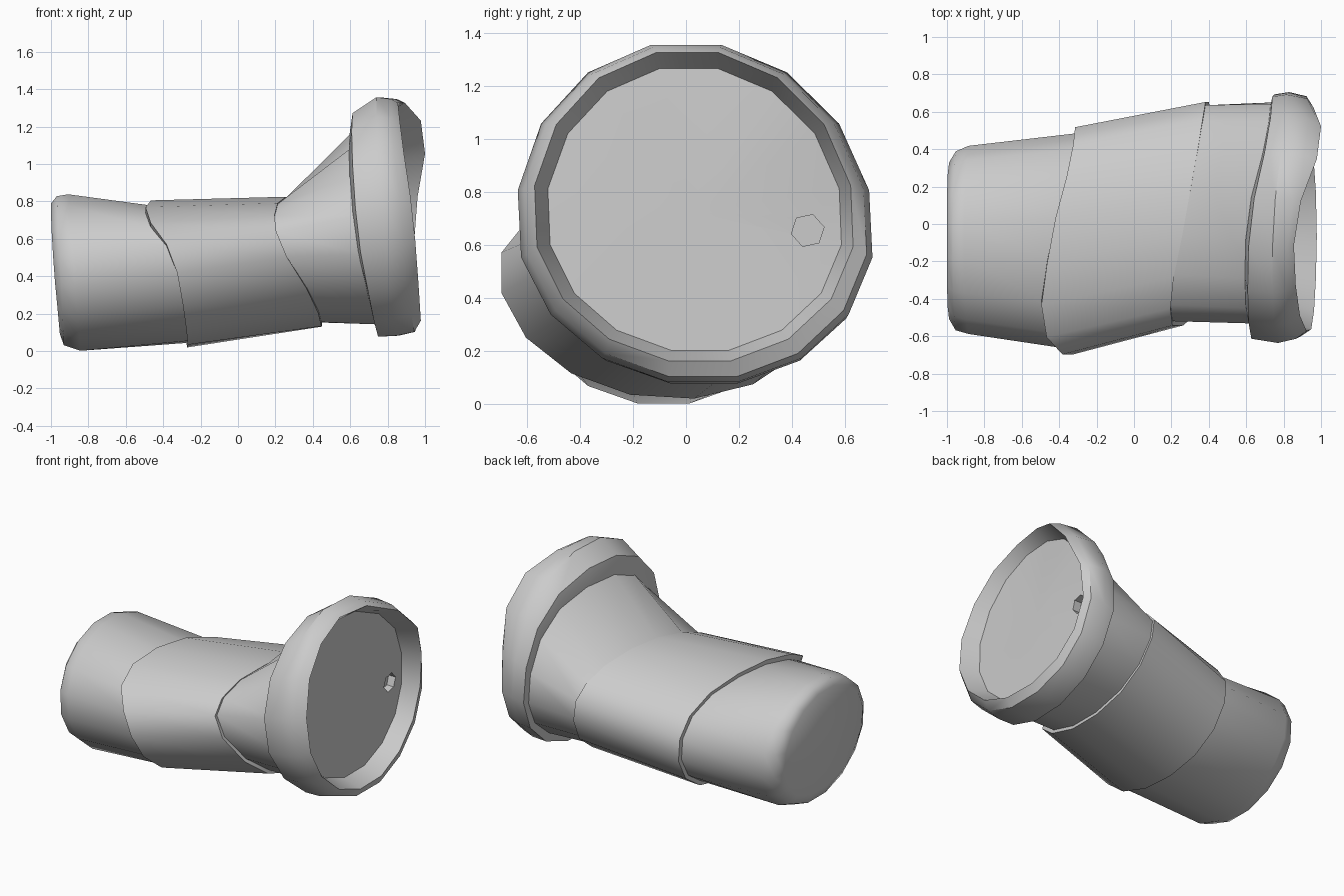
import bpy, bmesh, math

if "Cube" in bpy.data.objects:
    bpy.data.objects.remove(bpy.data.objects["Cube"])

N = 16


def ring(cy, cz, ry, up, low, xs, shear=0.0, lean=0.0):
    """Wavy egg-shaped loop (separate upper and lower radius). xs: x at back,
    back-top, top, front-top, front, front-bottom, bottom, back-bottom."""
    pts = []
    for i in range(N):
        a = 2 * math.pi * (i + 0.5) / N
        u = a / (math.pi / 4)
        k, f = int(u) % 8, u % 1
        x = xs[k] * (1 - f) + xs[(k + 1) % 8] * f
        dy = ry / 0.985 * math.cos(a)
        dz = (up if math.sin(a) > 0 else low) / 0.985 * math.sin(a)
        pts.append((x, cy + dy + lean * dz, cz + dz + shear * dy))
    return pts


def shift(xs, d):
    return [x + d for x in xs]


def loft(name, rings, cap_start=False, cap_end=False, angle=38):
    bm = bmesh.new()
    loops = [[bm.verts.new(p) for p in r] for r in rings]
    for a, b in zip(loops, loops[1:]):
        for i in range(N):
            j = (i + 1) % N
            bm.faces.new((a[i], a[j], b[j], b[i]))
    for loop, use in ((loops[0], cap_start), (loops[-1], cap_end)):
        if use:
            c = bm.verts.new([sum(v.co[k] for v in loop) / N for k in range(3)])
            for i in range(N):
                bm.faces.new((loop[i], loop[(i + 1) % N], c))
    bmesh.ops.recalc_face_normals(bm, faces=bm.faces)
    me = bpy.data.meshes.new(name)
    bm.to_mesh(me)
    bm.free()
    ob = bpy.data.objects.new(name, me)
    bpy.context.collection.objects.link(ob)
    bpy.ops.object.select_all(action='DESELECT')
    ob.select_set(True)
    bpy.context.view_layer.objects.active = ob
    bpy.ops.object.shade_smooth_by_angle(angle=math.radians(angle))
    return ob


# Seam positions shared by neighbouring parts
seam_left = [-.31, -.33, -.45, -.51, -.34, -.28, -.265, -.29]
seam_right = [.39, .36, .28, .19, .21, .42, .455, .43]
seam_flange = [.73, .71, .60, .59, .62, .70, .745, .75]

# Rounded closed end
loft("end_barrel", [
    ring(-.09, .44, .42, .35, .35, [-.985, -1, -1, -1, -.985, -.96, -.95, -.96]),
    ring(-.09, .43, .48, .40, .40, [-.95, -.965, -.97, -.965, -.95, -.935, -.93, -.935]),
    ring(-.085, .43, .505, .41, .43, [-.88, -.9, -.91, -.9, -.88, -.85, -.84, -.85]),
    ring(-.09, .455, .58, .315, .405, shift(seam_left, .03), -.05),
], cap_start=True, angle=65)

# Overlapping middle sleeve with raised edges
loft("middle_sleeve", [
    ring(-.09, .47, .56, .29, .41, seam_left, -.06),
    ring(-.09, .47, .61, .33, .445, seam_left, -.06),
    ring(.055, .585, .60, .24, .455, seam_right, -.01),
    ring(.055, .575, .56, .22, .425, seam_right, -.01),
], angle=55)

# Flaring neck
loft("flared_neck", [
    ring(.055, .575, .57, .225, .423, shift(seam_right, -.05), -.01),
    ring(.058, .585, .58, .235, .433, seam_right, -.01),
    ring(.06, .61, .59, .58, .47, shift(seam_flange, .03), 0, -.04),
])

# Wide wavy flange with a recessed disc
rim = [.94, 1.02, .85, .87, .94, .97, .98, .95]
flange = loft("flange", [
    ring(.055, .62, .565, .55, .45, seam_flange, 0, -.04),
    ring(.04, .64, .65, .635, .565, shift(seam_flange, .015), 0, -.05),
    ring(.035, .67, .667, .69, .59, [.82, .80, .74, .74, .78, .82, .86, .86], 0, -.05),
    ring(.035, .68, .645, .67, .58, [.92, .94, .82, .82, .88, .92, .95, .93], 0, -.05),
    ring(.03, .70, .60, .63, .54, rim, 0, -.04),
    ring(.033, .70, .553, .57, .50, [.83, .86, .79, .79, .82, .84, .85, .84], 0, -.04),
], cap_start=True, cap_end=True)

# Small hexagonal socket in the disc
bpy.ops.mesh.primitive_cylinder_add(vertices=6, radius=.063, depth=.2,
                                    location=(.88, .46, .655))
cutter = bpy.context.object
cutter.name = "socket_cutter"
cutter.rotation_mode = 'ZYX'
cutter.rotation_euler = (0, math.pi / 2, math.radians(12))
cutter.hide_render = True
cutter.hide_set(True)
cut = flange.modifiers.new("socket", 'BOOLEAN')
cut.operation = 'DIFFERENCE'
cut.solver = 'EXACT'
cut.object = cutter
